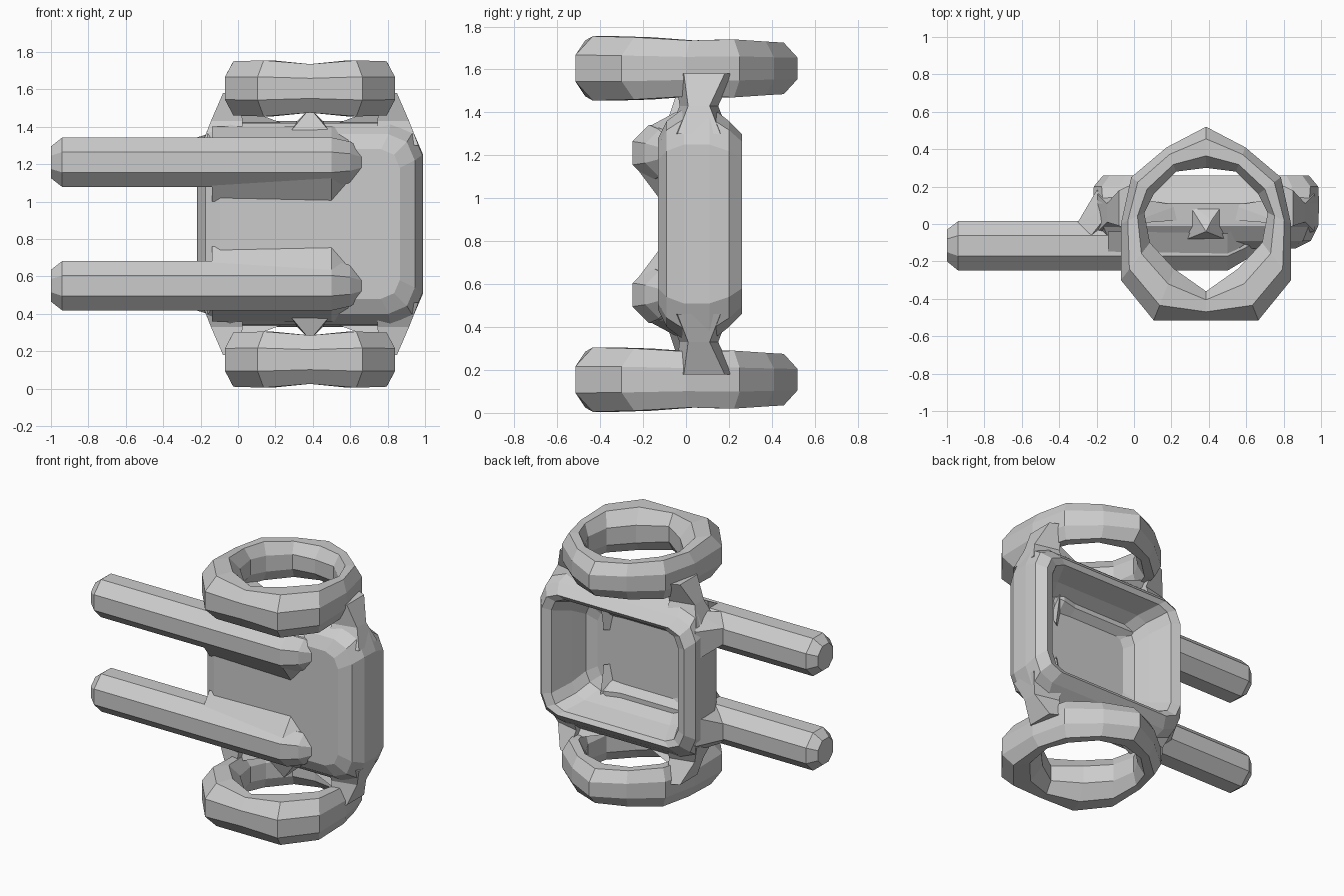
import bpy, bmesh
from math import cos, sin, pi

if "Cube" in bpy.data.objects:
    bpy.data.objects.remove(bpy.data.objects["Cube"])

CX, CZ = 0.385, 0.88     # centre of tray and wheels


def finish(bm, name):
    bmesh.ops.recalc_face_normals(bm, faces=bm.faces)
    me = bpy.data.meshes.new(name)
    bm.to_mesh(me)
    bm.free()
    ob = bpy.data.objects.new(name, me)
    bpy.context.collection.objects.link(ob)
    return ob


def loft(name, rings, closed=False):
    """Skin a list of equal-length point loops; cap the ends unless closed."""
    bm = bmesh.new()
    vs = [[bm.verts.new(p) for p in r] for r in rings]
    n = len(rings[0])
    pairs = list(zip(vs, vs[1:])) + ([(vs[-1], vs[0])] if closed else [])
    for a, b in pairs:
        for i in range(n):
            j = (i + 1) % n
            bm.faces.new((a[i], a[j], b[j], b[i]))
    if not closed:
        bm.faces.new(vs[0])
        bm.faces.new(vs[-1])
    return finish(bm, name)


def hull(name, pts):
    bm = bmesh.new()
    for p in pts:
        bm.verts.new(p)
    bmesh.ops.convex_hull(bm, input=bm.verts)
    return finish(bm, name)


def rounded_rect(y, hx, hz, c):
    """Rectangle with two-step corners of size c in the xz plane."""
    pts = []
    for sx, sz, flip in ((1, 1, 0), (-1, 1, 1), (-1, -1, 0), (1, -1, 1)):
        corner = [(hx, hz - c), (hx - 0.3 * c, hz - 0.3 * c), (hx - c, hz)]
        for x, z in (corner[::-1] if flip else corner):
            pts.append((CX + sx * x, y, CZ + sz * z))
    return pts


# tray: rounded outside, over the rim, down to the cavity floor
tray_sections = [
    (-0.13, 0.48, 0.40, 0.10), (-0.09, 0.56, 0.48, 0.14),
    (-0.01, 0.60, 0.54, 0.17), (0.11, 0.605, 0.55, 0.18),
    (0.20, 0.60, 0.48, 0.14), (0.26, 0.55, 0.42, 0.12),
    (0.24, 0.49, 0.39, 0.10), (0.10, 0.43, 0.35, 0.10),
    (0.00, 0.39, 0.30, 0.10), (-0.03, 0.32, 0.24, 0.08)]
loft("tray", [rounded_rect(*s) for s in tray_sections])

# wheel profile, half from back to front: outer dx, y / inner dx, y / half height
wheel_half = [
    (0.00, 0.52, 0.00, 0.30, 0.12), (0.21, 0.41, 0.16, 0.28, 0.125),
    (0.40, 0.25, 0.28, 0.16, 0.135), (0.455, 0.0, 0.33, 0.06, 0.13),
    (0.455, -0.30, 0.30, -0.10, 0.145), (0.28, -0.515, 0.17, -0.24, 0.15),
    (0.00, -0.515, 0.00, -0.36, 0.13)]
wheel_loop = wheel_half + [(-a, b, -c, d, h) for a, b, c, d, h in wheel_half[-2:0:-1]]


def wheel(name, z0):
    rings = []
    for ox, oy, ix, iy, h in wheel_loop:
        ring = []
        for k in range(8):
            a = 2 * pi * (k + 0.5) / 8
            t = 0.5 + 0.5 * cos(a) / cos(pi / 8)
            ring.append((CX + ix + (ox - ix) * t, iy + (oy - iy) * t,
                         z0 + h * sin(a) / cos(pi / 8)))
        rings.append(ring)
    return loft(name, rings, closed=True)


def handle(name, zc):
    rings = []
    for x, r, y in ((-1.0, 0.085, -0.115), (-0.94, 0.132, -0.117),
                    (0.50, 0.132, -0.117), (0.60, 0.11, -0.08), (0.66, 0.07, -0.06)):
        rings.append([(x, y + r / cos(pi / 8) * cos(pi / 8 + k * pi / 4),
                       zc + r / cos(pi / 8) * sin(pi / 8 + k * pi / 4)) for k in range(8)])
    return loft(name, rings)


for side, s in (("upper", 1), ("lower", -1)):
    Z = lambda z: CZ + s * (z - CZ)
    wheel(side + "_wheel", Z(1.605))
    handle(side + "_handle", Z(1.21))

    # sloped fillet blending the handle into the tray underside
    sec = ((-0.245, 1.16), (-0.245, 1.26), (-0.18, 1.33), (-0.05, 1.40), (-0.125, 1.0))
    loft(side + "_handle_fillet",
         [[(x, y + d, Z(z)) for y, z in sec] for x, d in ((-0.14, 0.01), (0.50, 0.0), (0.64, 0.12))])

    # gusset between the handle and the tray end wall
    hull(side + "_end_gusset", [
        (-0.30, 0.01, Z(1.16)), (-0.30, 0.01, Z(1.27)), (-0.26, -0.1, Z(1.33)),
        (-0.2, 0.18, Z(1.08)), (-0.2, 0.18, Z(1.28)), (-0.14, -0.08, Z(1.04)),
        (-0.1, 0.1, Z(1.38)), (-0.1, 0.2, Z(1.2))])

    # waisted brackets joining the tray corners to the wheel
    for end, e in (("left", -1), ("right", 1)):
        rings = []
        for z, x0, x1, y0, y1 in ((1.30, 0.36, 0.58, -0.08, 0.20),
                                  (1.43, 0.36, 0.53, -0.03, 0.15),
                                  (1.58, 0.38, 0.465, -0.05, 0.22)):
            rings.append([(CX + e * x, y, Z(z)) for x, y in
                          ((x0, y0), (x1, y0 + 0.04), (x1, y1 - 0.04), (x0, y1))])
        loft(f"{side}_{end}_bracket", rings)
        # thin web running along the tray edge
        hull(f"{side}_{end}_web", [
            (CX + e * 0.42, 0.0, Z(1.52)), (CX + e * 0.40, 0.14, Z(1.50)),
            (CX + e * 0.15, 0.02, Z(1.42)), (CX + e * 0.15, 0.10, Z(1.42)),
            (CX + e * 0.42, 0.05, Z(1.36))])

    # small pointed axle stub in the middle
    hull(side + "_axle_stub", [
        (CX - 0.1, -0.08, Z(1.38)), (CX + 0.1, -0.08, Z(1.38)), (CX + 0.1, 0.12, Z(1.40)),
        (CX - 0.1, 0.12, Z(1.40)), (CX, -0.04, Z(1.50)), (CX + 0.03, 0.02, Z(1.47))])
